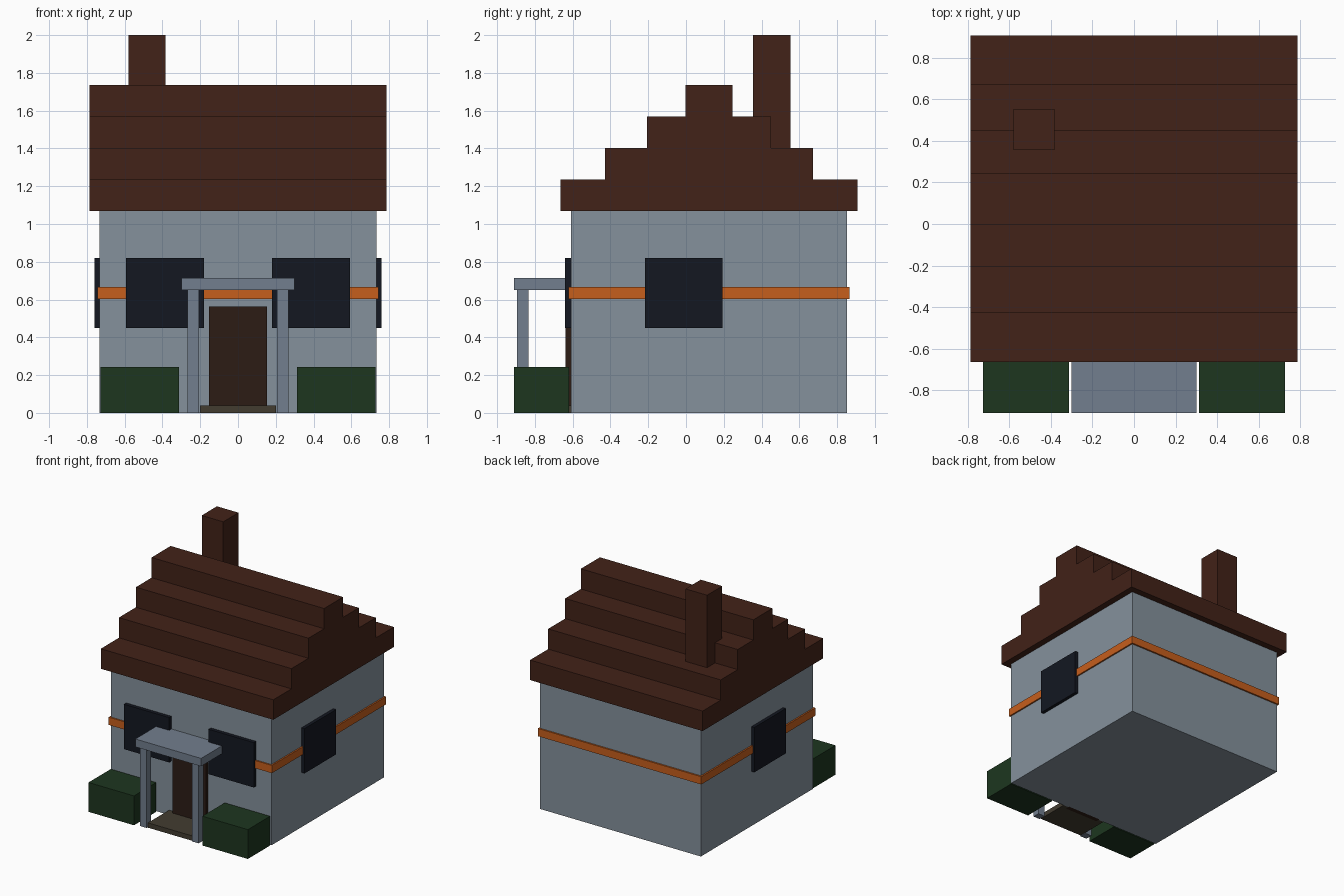
import bpy, bmesh

if "Cube" in bpy.data.objects:
    bpy.data.objects.remove(bpy.data.objects["Cube"])

def material(name, rgb):
    # 8-bit sRGB to linear
    lin = [((c / 255 + 0.055) / 1.055) ** 2.4 for c in rgb]
    m = bpy.data.materials.new(name)
    m.diffuse_color = (*lin, 1)
    m.use_nodes = True
    m.node_tree.nodes["Principled BSDF"].inputs["Base Color"].default_value = m.diffuse_color
    return m

WALL = material("wall_paint", (133, 145, 156))
ROOF = material("roof_tile", (66, 34, 24))
TRIM = material("orange_trim", (198, 94, 28))
GLASS = material("dark_glass", (19, 23, 33))
DOOR = material("door_wood", (44, 28, 21))
LEAF = material("hedge_green", (29, 54, 31))
PORCH = material("porch_paint", (114, 126, 142))
STONE = material("step_stone", (66, 60, 48))

def finish(name, bm, mat):
    bmesh.ops.recalc_face_normals(bm, faces=bm.faces)
    me = bpy.data.meshes.new(name)
    bm.to_mesh(me)
    bm.free()
    me.materials.append(mat)
    ob = bpy.data.objects.new(name, me)
    bpy.context.collection.objects.link(ob)
    return ob

def box(name, x, y, z, mat):
    """Box given as (min, max) on each axis."""
    bm = bmesh.new()
    bmesh.ops.create_cube(bm, size=1)
    for v in bm.verts:
        v.co = [r[0] if c < 0 else r[1] for c, r in zip(v.co, (x, y, z))]
    return finish(name, bm, mat)

def box_pair(name, x, y, z, mat):
    """Box on the right plus its mirror on the left."""
    box(name + "_right", x, y, z, mat)
    box(name + "_left", (-x[1], -x[0]), y, z, mat)

# House body and trim band
box("walls", (-0.733, 0.733), (-0.61, 0.853), (0, 1.07), WALL)
box("trim_band", (-0.745, 0.745), (-0.622, 0.866), (0.602, 0.666), TRIM)

# Stepped roof: side profile extruded along x
MID, HALF_LEN = 0.122, 0.787
tiers = [(0.786, 1.07, 1.235), (0.55, 1.235, 1.402),
         (0.328, 1.402, 1.568), (0.124, 1.568, 1.735)]
right = [(MID + h, z) for h, z0, z1 in tiers for z in (z0, z1)]
left = [(2 * MID - y, z) for y, z in reversed(right)]
bm = bmesh.new()
face = bm.faces.new([bm.verts.new((-HALF_LEN, y, z)) for y, z in right + left])
ext = bmesh.ops.extrude_face_region(bm, geom=[face])
bmesh.ops.translate(bm, vec=(2 * HALF_LEN, 0, 0),
                    verts=[e for e in ext["geom"] if isinstance(e, bmesh.types.BMVert)])
finish("stepped_roof", bm, ROOF)

# Chimney
box("chimney", (-0.58, -0.384), (0.356, 0.554), (1.3, 2.0), ROOF)

# Windows on the front and both sides
box_pair("front_window", (0.18, 0.592), (-0.64, -0.6), (0.45, 0.82), GLASS)
box_pair("side_window", (0.72, 0.76), (-0.217, 0.194), (0.45, 0.82), GLASS)

# Door, step and porch
box("door", (-0.153, 0.153), (-0.638, -0.6), (0, 0.562), DOOR)
box("door_step", (-0.202, 0.202), (-0.885, -0.61), (0, 0.04), STONE)
box("porch_roof", (-0.3, 0.3), (-0.91, -0.61), (0.65, 0.715), PORCH)
box_pair("porch_post", (0.207, 0.268), (-0.895, -0.835), (0, 0.65), PORCH)

# Hedges either side of the porch
box_pair("hedge", (0.312, 0.727), (-0.91, -0.62), (0, 0.242), LEAF)
